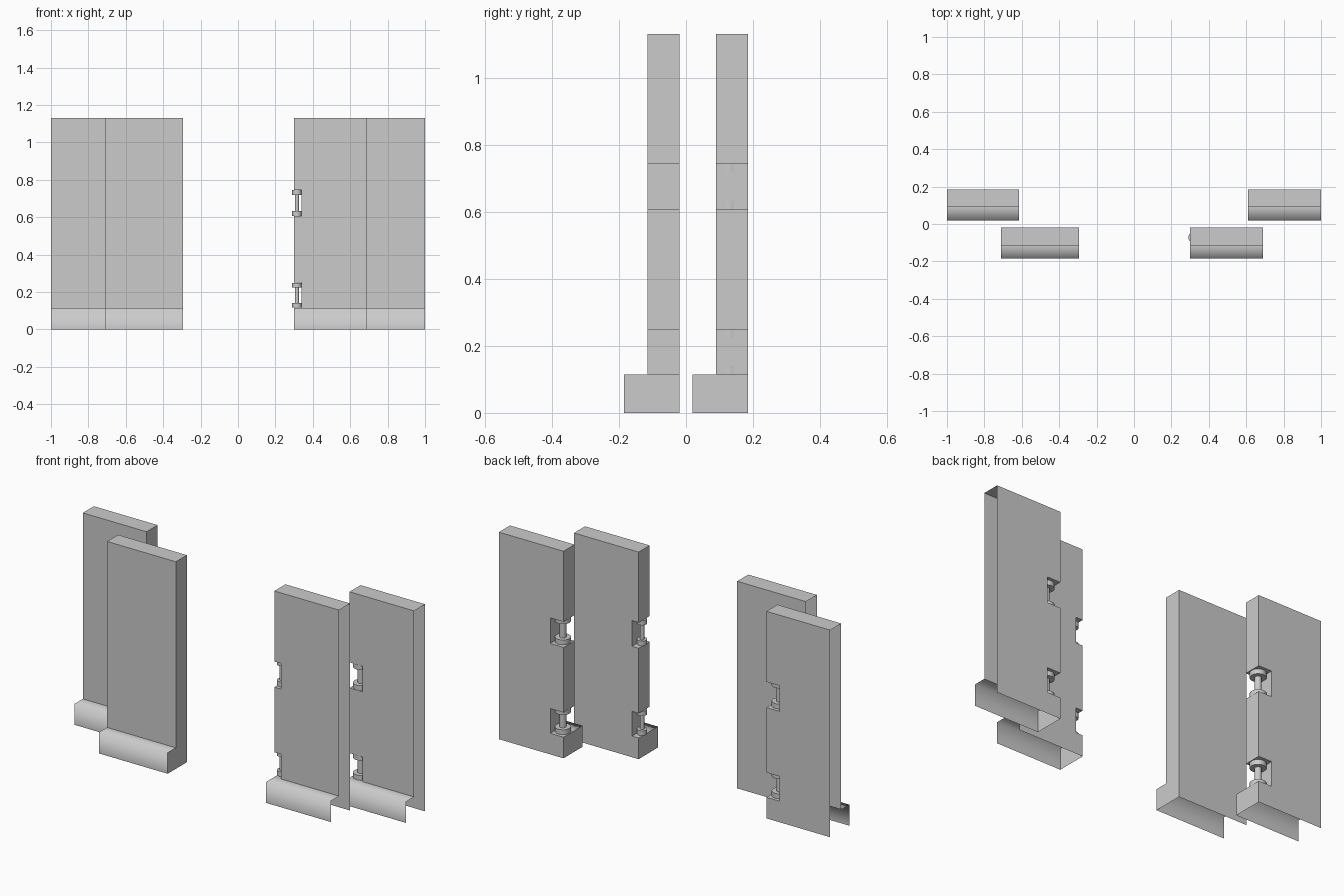
import bpy, bmesh, math
from mathutils import Matrix

if "Cube" in bpy.data.objects:
    bpy.data.objects.remove(bpy.data.objects["Cube"])

TOP, BASE = 1.13, 0.115
NOTCHES = [(0.115, 0.25), (0.605, 0.745)]


def finish(bm, name):
    mesh = bpy.data.meshes.new(name)
    bm.to_mesh(mesh)
    bm.free()
    ob = bpy.data.objects.new(name, mesh)
    bpy.context.collection.objects.link(ob)
    return ob


def panel(name, end, far, skirt, front, back, notch=0.0):
    """Hollow wall panel: closed at x=end, open at x=far and underneath."""
    bm = bmesh.new()

    def face(*pts, smooth=False):
        f = bm.faces.new([bm.verts.new(p) for p in pts])
        f.smooth = smooth

    def wall_x(x, z0, z1):
        face((x, front, z0), (x, back, z0), (x, back, z1), (x, front, z1))

    def wall_y(y, x0, x1, z0, z1):
        face((x0, y, z0), (x1, y, z0), (x1, y, z1), (x0, y, z1))

    def shelf(y0, y1, x0, x1, z, smooth=False):
        face((x0, y0, z), (x1, y0, z), (x1, y1, z), (x0, y1, z), smooth=smooth)

    inner = end + math.copysign(notch or 0.05, far - end)
    levels = [BASE, 0.25, 0.605, 0.745, TOP]

    # slab walls, leaving hinge pockets at the closed end
    for i, (z0, z1) in enumerate(zip(levels, levels[1:])):
        cut = notch > 0 and (z0, z1) in NOTCHES
        for y in (front, back):
            wall_y(y, inner, far, z0, z1)
            if not cut:
                wall_y(y, end, inner, z0, z1)
        wall_x(inner if cut else end, z0, z1)
        if cut:
            shelf(front, back, end, inner, z0)
            shelf(front, back, end, inner, z1)

    # top, lower back, end of the base
    for x0, x1 in ((end, inner), (inner, far)):
        shelf(front, back, x0, x1, TOP)
        wall_y(back, x0, x1, 0, BASE)
        # skirting: box shape with softened shading between top and front
        shelf(skirt, front, x0, x1, BASE, smooth=True)
        face((x0, skirt, 0), (x1, skirt, 0), (x1, skirt, BASE),
             (x0, skirt, BASE), smooth=True)
    face((end, skirt, 0), (end, back, 0), (end, back, BASE),
         (end, front, BASE), (end, skirt, BASE))

    bmesh.ops.remove_doubles(bm, verts=bm.verts, dist=1e-5)
    bmesh.ops.recalc_face_normals(bm, faces=bm.faces)
    return finish(bm, name)


def hinge(name, x, y, z0, z1, r):
    """Two round caps joined by a thin pin."""
    bm = bmesh.new()
    cap = 0.027
    for a, b, rad in ((z0 + 0.001, z0 + cap, r), (z1 - cap, z1 - 0.001, r),
                      (z0 + cap, z1 - cap, r * 0.42)):
        bmesh.ops.create_cone(bm, cap_ends=True, segments=24, radius1=rad,
                              radius2=rad, depth=b - a,
                              matrix=Matrix.Translation((x, y, (a + b) / 2)))
    ob = finish(bm, name)
    bpy.ops.object.select_all(action='DESELECT')
    ob.select_set(True)
    bpy.context.view_layer.objects.active = ob
    bpy.ops.object.shade_smooth_by_angle(angle=math.radians(40))


FRONT_ROW = (-0.185, -0.115, -0.02)
BACK_ROW = (0.02, 0.09, 0.185)

# wall panels
panel("front_left_panel", -0.295, -0.71, *FRONT_ROW)
panel("back_left_panel", -0.615, -1.0, *BACK_ROW, notch=0.08)
panel("front_right_panel", 0.30, 0.69, *FRONT_ROW, notch=0.04)
panel("back_right_panel", 0.61, 1.0, *BACK_ROW, notch=0.08)

# hinges in the pockets
for label, (z0, z1) in zip(("lower", "upper"), NOTCHES):
    hinge(f"front_right_{label}_hinge", 0.315, -0.072, z0, z1, 0.025)
    hinge(f"back_right_{label}_hinge", 0.652, 0.13, z0, z1, 0.04)
    hinge(f"back_left_{label}_hinge", -0.657, 0.13, z0, z1, 0.04)
